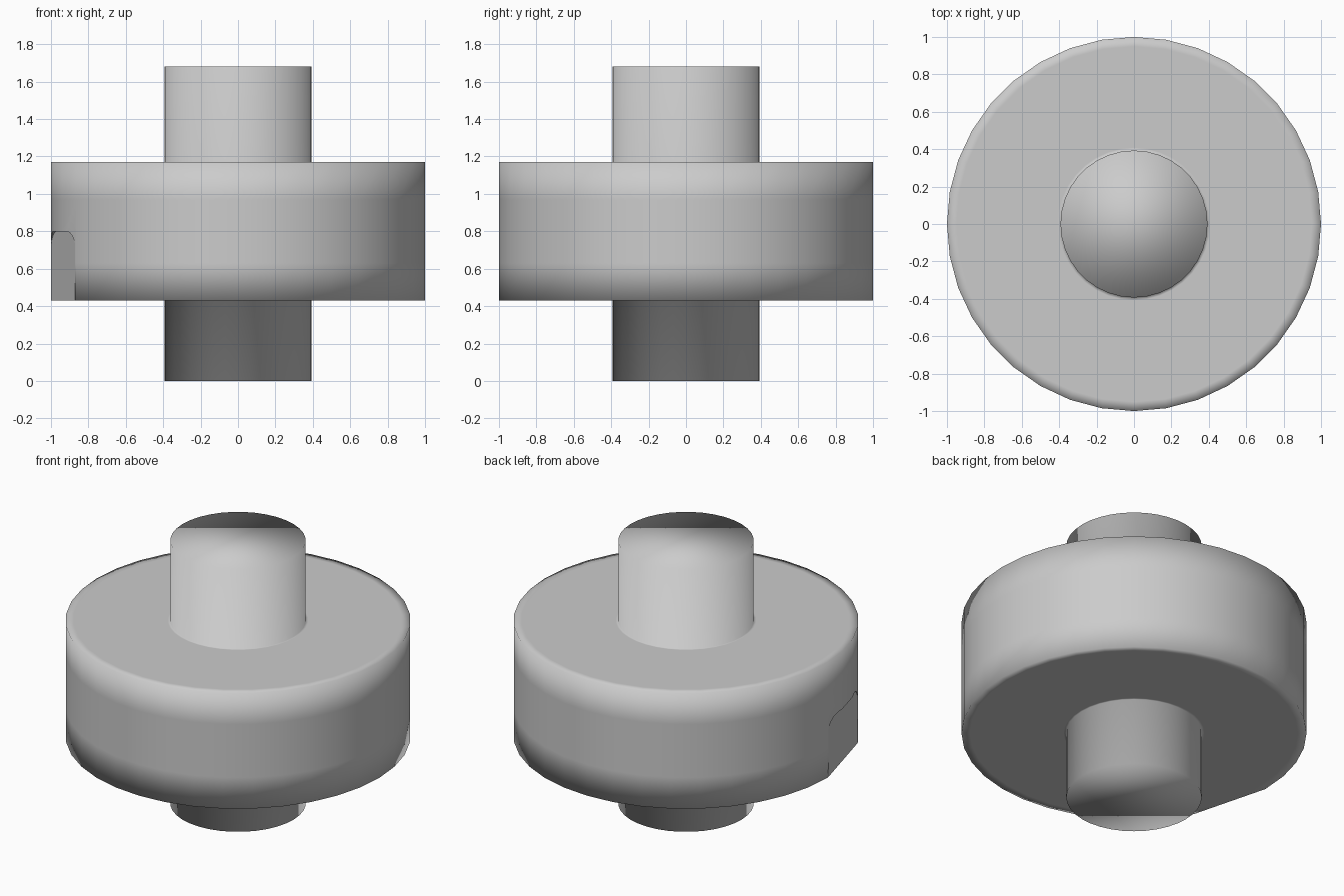
import bpy, bmesh
from math import cos, sin, pi, radians

if "Cube" in bpy.data.objects:
    bpy.data.objects.remove(bpy.data.objects["Cube"])

SIDES = 36
SHAFT_R, DRUM_R = 0.393, 1.0
DRUM_LOW, DRUM_HIGH, TOP = 0.43, 1.17, 1.68

grey = bpy.data.materials.new("plain_grey")
grey.use_nodes = True
grey.diffuse_color = (0.6, 0.6, 0.6, 1)
grey.node_tree.nodes["Principled BSDF"].inputs["Base Color"].default_value = (0.6, 0.6, 0.6, 1)


def make_object(name, bm, smooth):
    bmesh.ops.recalc_face_normals(bm, faces=bm.faces)
    for face in bm.faces:
        face.smooth = smooth
    mesh = bpy.data.meshes.new(name)
    bm.to_mesh(mesh)
    bm.free()
    mesh.materials.append(grey)
    obj = bpy.data.objects.new(name, mesh)
    bpy.context.collection.objects.link(obj)
    return obj


def lathe(name, profile):
    """Turn a (radius, height) profile about z and cap both ends."""
    bm = bmesh.new()
    rings = [[bm.verts.new((r * cos(2 * pi * i / SIDES), r * sin(2 * pi * i / SIDES), z))
              for i in range(SIDES)] for r, z in profile]
    for a, b in zip(rings, rings[1:]):
        for i in range(SIDES):
            j = (i + 1) % SIDES
            bm.faces.new((a[i], a[j], b[j], b[i]))
    bm.faces.new(rings[0])
    bm.faces.new(rings[-1])
    return make_object(name, bm, True)


# Drum and its through shaft, with narrow bands that soften the shading
rotor = lathe("drum_with_shaft", [
    (SHAFT_R, 0), (SHAFT_R, DRUM_LOW), (SHAFT_R + 0.015, DRUM_LOW),
    (DRUM_R - 0.05, DRUM_LOW), (DRUM_R, DRUM_LOW), (DRUM_R, DRUM_LOW + 0.2),
    (DRUM_R, DRUM_HIGH - 0.2), (DRUM_R, DRUM_HIGH), (DRUM_R - 0.05, DRUM_HIGH),
    (SHAFT_R + 0.015, DRUM_HIGH), (SHAFT_R, DRUM_HIGH), (SHAFT_R, TOP)])

# Shallow round-topped flat on the lower side of the drum
bm = bmesh.new()
bmesh.ops.create_cube(bm, size=1)
for v in bm.verts:
    v.co = (v.co.x * 0.3 + 1.118, v.co.y * 0.52, 0.8 if v.co.z > 0 else 0.3)
corners = [e for e in bm.edges if all(v.co.z > 0.7 for v in e.verts)
           and e.verts[0].co.y * e.verts[1].co.y > 0]
bmesh.ops.bevel(bm, geom=corners, offset=0.12, segments=5, profile=0.5, affect='EDGES')
cutter = make_object("flat_cutter", bm, False)
cutter.rotation_euler.z = radians(195)
cutter.hide_render = True

cut = rotor.modifiers.new("flat", 'BOOLEAN')
cut.operation = 'DIFFERENCE'
cut.solver = 'EXACT'
cut.object = cutter
bpy.context.view_layer.objects.active = rotor
rotor.select_set(True)
bpy.ops.object.modifier_apply(modifier=cut.name)
bpy.data.objects.remove(cutter)
